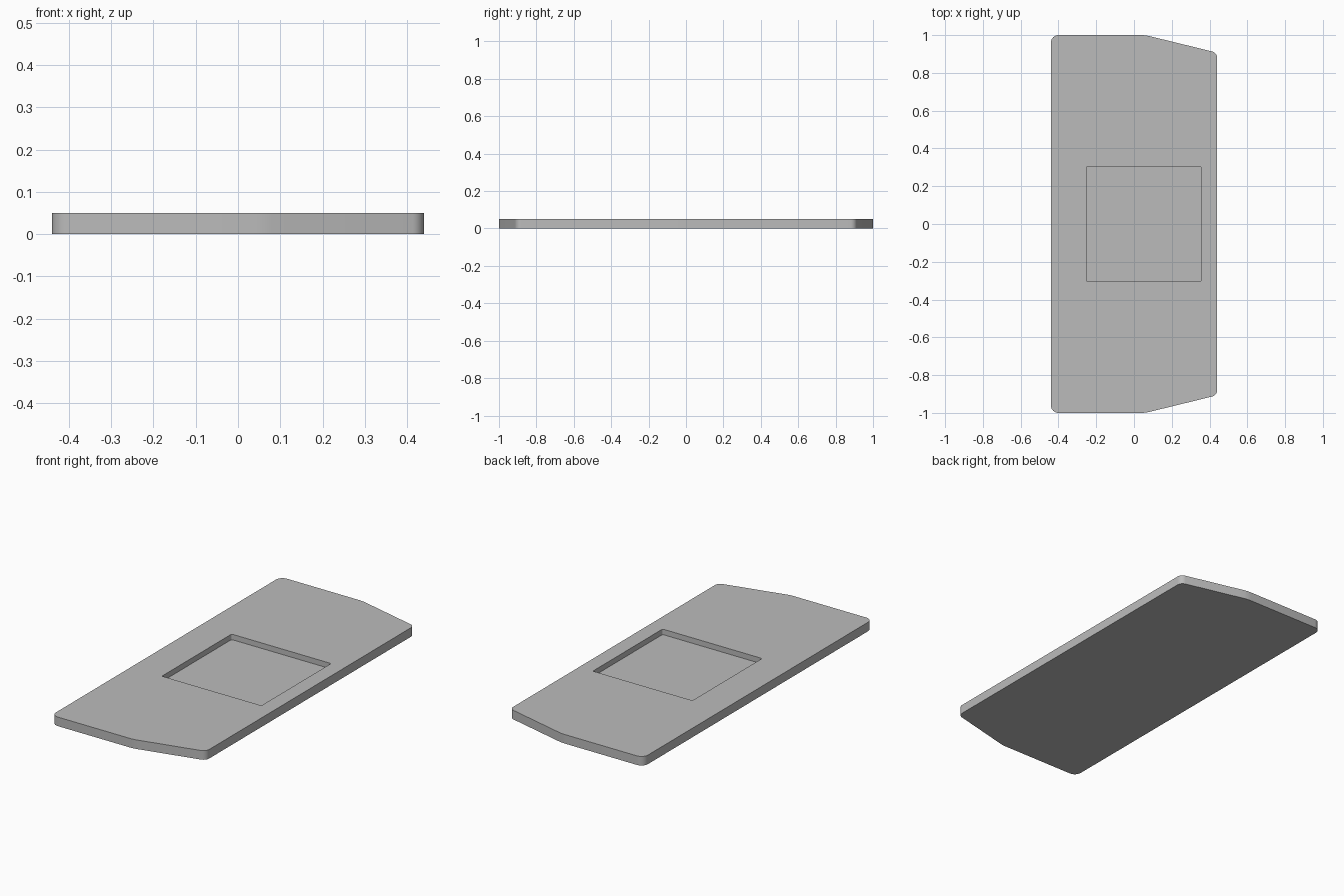
import bpy, bmesh, math
from mathutils import Vector

cube = bpy.data.objects.get("Cube")
if cube:
    bpy.data.objects.remove(cube, do_unlink=True)

THICKNESS = 0.05
POCKET_FLOOR = 0.02


def rounded(corners, steps=8):
    """Closed outline from (x, y, radius) corners, each rounded by an arc."""
    pts = []
    n = len(corners)
    for i, (x, y, r) in enumerate(corners):
        p = Vector((x, y))
        a = (Vector(corners[i - 1][:2]) - p).normalized()
        b = (Vector(corners[(i + 1) % n][:2]) - p).normalized()
        half = a.angle(b) / 2
        centre = p + (a + b).normalized() * (r / math.sin(half))
        start = p + a * (r / math.tan(half)) - centre
        end = p + b * (r / math.tan(half)) - centre
        sweep = start.angle(end)
        for k in range(steps + 1):
            t = k / steps
            d = (start * math.sin((1 - t) * sweep) + end * math.sin(t * sweep)) / math.sin(sweep)
            pts.append(centre + d)
    return pts


def ring(bm, outline, z):
    return [bm.verts.new((p.x, p.y, z)) for p in outline]


def wall(bm, low, high):
    for i in range(len(low)):
        j = (i + 1) % len(low)
        bm.faces.new((low[i], low[j], high[j], high[i]))


# Plate outline: square left end, tapered right shoulders, mirrored front to back
half_outline = [(0.06, 1.0, 0.2), (-0.44, 1.0, 0.04)]
shoulder = (0.44, 0.907, 0.035)
back = [shoulder] + half_outline
front = [(x, -y, r) for x, y, r in reversed(back)]
plate_outline = rounded(back + front)

# Square pocket outline, offset to the right
px, half = 0.052, 0.304
pocket_outline = rounded([(px + sx * half, sy * half, 0.008)
                          for sx, sy in ((1, 1), (-1, 1), (-1, -1), (1, -1))], 4)

bm = bmesh.new()
bottom = ring(bm, plate_outline, 0)
top = ring(bm, plate_outline, THICKNESS)
floor = ring(bm, pocket_outline, POCKET_FLOOR)
rim = ring(bm, pocket_outline, THICKNESS)

# Side walls, underside and pocket floor
wall(bm, bottom, top)
wall(bm, rim, floor)
bm.faces.new(list(reversed(bottom)))
bm.faces.new(floor)

# Top face around the pocket opening
loops = [bm.edges.get((r[i - 1], r[i])) for r in (top, rim) for i in range(len(r))]
bmesh.ops.triangle_fill(bm, use_beauty=True, edges=loops, normal=(0, 0, 1))
bmesh.ops.recalc_face_normals(bm, faces=bm.faces[:])

mesh = bpy.data.meshes.new("plate_with_pocket")
bm.to_mesh(mesh)
bm.free()
plate = bpy.data.objects.new("plate_with_pocket", mesh)
bpy.context.collection.objects.link(plate)

# Single grey material
grey = bpy.data.materials.new("plain_grey")
grey.use_nodes = True
colour = (0.5, 0.5, 0.5, 1)
grey.diffuse_color = colour
grey.node_tree.nodes["Principled BSDF"].inputs["Base Color"].default_value = colour
mesh.materials.append(grey)

# Smooth rounded corners, crisp edges elsewhere
bpy.ops.object.select_all(action='DESELECT')
plate.select_set(True)
bpy.context.view_layer.objects.active = plate
bpy.ops.object.shade_smooth_by_angle(angle=math.radians(30))
